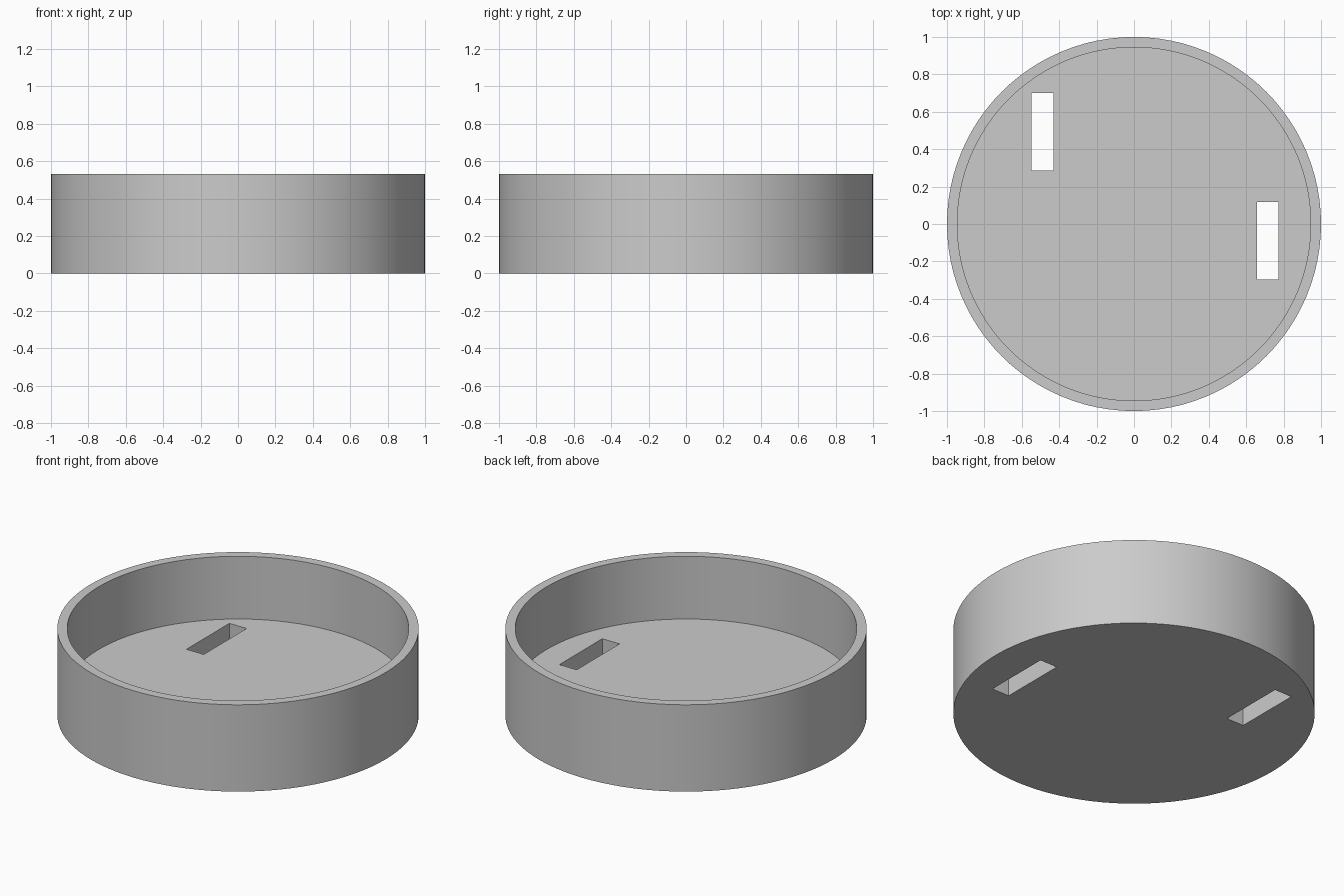
import bpy
import bmesh
import math
from mathutils import Matrix, Vector

if "Cube" in bpy.data.objects:
    bpy.data.objects.remove(bpy.data.objects["Cube"], do_unlink=True)

HEIGHT, FLOOR = 0.53, 0.147
OUTER, INNER = 1.0, 0.945
SEGMENTS = 96

# Single plain grey
grey = bpy.data.materials.new("grey")
grey.use_nodes = True
colour = (0.6, 0.6, 0.6, 1)
grey.diffuse_color = colour
grey.node_tree.nodes["Principled BSDF"].inputs["Base Color"].default_value = colour


def add_object(name, bm):
    bmesh.ops.recalc_face_normals(bm, faces=bm.faces)
    mesh = bpy.data.meshes.new(name)
    bm.to_mesh(mesh)
    bm.free()
    mesh.materials.append(grey)
    obj = bpy.data.objects.new(name, mesh)
    bpy.context.collection.objects.link(obj)
    return obj


# Round tray: stacked rings from the base, up the wall and down to the floor
bm = bmesh.new()
rings = []
for radius, z in ((OUTER, 0), (OUTER, HEIGHT), (INNER, HEIGHT), (INNER, FLOOR)):
    angles = [math.tau * i / SEGMENTS for i in range(SEGMENTS)]
    rings.append([bm.verts.new((radius * math.cos(a), radius * math.sin(a), z)) for a in angles])
for low, high in zip(rings, rings[1:]):
    for i in range(SEGMENTS):
        j = (i + 1) % SEGMENTS
        bm.faces.new((low[i], low[j], high[j], high[i]))
bm.faces.new(rings[0])
bm.faces.new(rings[-1])
tray = add_object("round_tray", bm)

# Two rectangular slots cut through the floor
bm = bmesh.new()
for x, y in ((-0.49, 0.493), (0.715, -0.09)):
    place = Matrix.Translation((x, y, FLOOR / 2)) @ Matrix.Diagonal(Vector((0.117, 0.414, 0.3, 1)))
    bmesh.ops.create_cube(bm, size=1, matrix=place)
cutter = add_object("slot_cutter", bm)
cutter.hide_render = True

cut = tray.modifiers.new("slots", 'BOOLEAN')
cut.operation = 'DIFFERENCE'
cut.solver = 'EXACT'
cut.object = cutter

bpy.ops.object.select_all(action='DESELECT')
tray.select_set(True)
bpy.context.view_layer.objects.active = tray
bpy.ops.object.modifier_apply(modifier=cut.name)
bpy.data.objects.remove(cutter, do_unlink=True)

# Smooth walls with crisp rims
bpy.ops.object.shade_smooth_by_angle(angle=math.radians(30))
